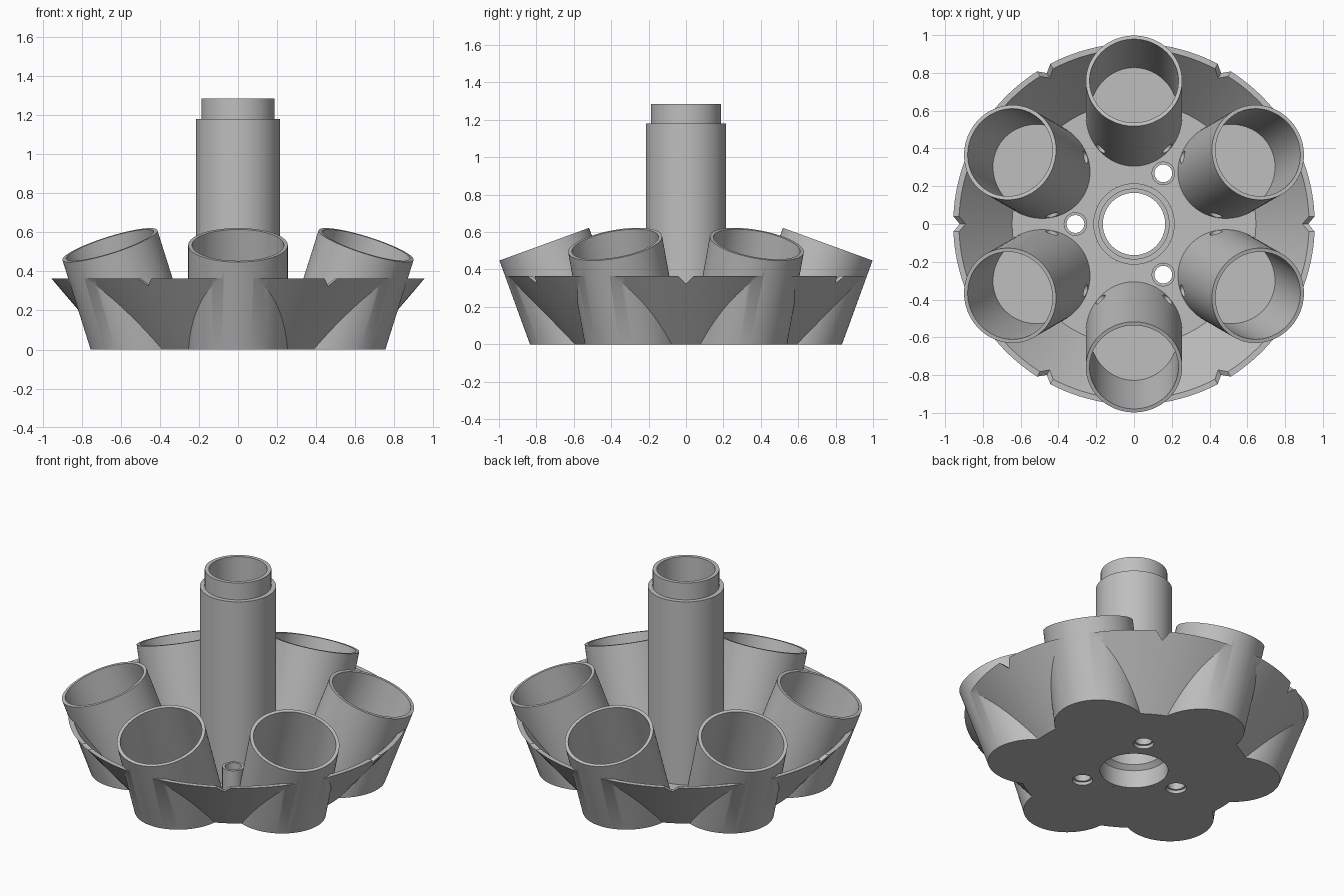
import bpy, bmesh
from math import sin, cos, tan, pi, radians
from mathutils import Matrix, Vector

if "Cube" in bpy.data.objects:
    bpy.data.objects.remove(bpy.data.objects["Cube"], do_unlink=True)

grey = bpy.data.materials.new("plain grey")
grey.use_nodes = True
grey.diffuse_color = (0.52, 0.52, 0.52, 1)
grey.node_tree.nodes["Principled BSDF"].inputs["Base Color"].default_value = grey.diffuse_color

FLOOR = 0.04
TILT = radians(20)
BASE_R = 0.563        # distance of a cup axis from the centre at ground level
CUP_LEN = 0.535 / cos(TILT)
SEG = 96


def finish(bm, name):
    bmesh.ops.recalc_face_normals(bm, faces=bm.faces)
    mesh = bpy.data.meshes.new(name)
    bm.to_mesh(mesh)
    bm.free()
    obj = bpy.data.objects.new(name, mesh)
    bpy.context.collection.objects.link(obj)
    mesh.materials.append(grey)
    return obj


def revolve(bm, profile, x=0, y=0, seg=SEG):
    """Spin a closed (radius, height) profile about a vertical axis."""
    rings = [[bm.verts.new((x + r * cos(2 * pi * i / seg), y + r * sin(2 * pi * i / seg), z))
              for r, z in profile] for i in range(seg)]
    n = len(profile)
    for i in range(seg):
        a, b = rings[i], rings[(i + 1) % seg]
        for j in range(n):
            k = (j + 1) % n
            bm.faces.new((a[j], b[j], b[k], a[k]))


def leaning_cylinder(bm, angle, radius, bottom, extra=0):
    """Outward-leaning cylinder with a level bottom and a square-cut top."""
    turn = Matrix.Rotation(angle, 3, 'Z')
    axis = Vector((sin(TILT), 0, cos(TILT)))
    side = Vector((cos(TILT), 0, -sin(TILT)))
    low, high = [], []
    for i in range(SEG):
        t = 2 * pi * i / SEG
        offset = Vector((BASE_R, 0, 0)) + side * radius * cos(t) + Vector((0, radius * sin(t), 0))
        low.append(bm.verts.new(turn @ (offset + axis * ((bottom - offset.z) / axis.z))))
        high.append(bm.verts.new(turn @ (offset + axis * (CUP_LEN + extra))))
    for i in range(SEG):
        k = (i + 1) % SEG
        bm.faces.new((low[i], low[k], high[k], high[i]))
    bm.faces.new(low)
    bm.faces.new(high)


def combine(target, tool, operation):
    mod = target.modifiers.new(operation.title(), 'BOOLEAN')
    mod.operation = operation
    mod.solver = 'EXACT'
    mod.object = tool
    bpy.context.view_layer.objects.active = target
    bpy.ops.object.modifier_apply(modifier=mod.name)
    bpy.data.objects.remove(tool, do_unlink=True)


cup_angles = [radians(30 + 60 * i) for i in range(6)]
gap_angles = [radians(60 * i) for i in range(6)]
sleeve_spots = [(0.31 * cos(a), 0.31 * sin(a)) for a in gap_angles[1::2]]

# Flared dish with an opening for the column
bm = bmesh.new()
revolve(bm, [(0.215, 0), (0.645, 0), (0.957, 0.365), (0.927, 0.365),
             (0.645, FLOOR), (0.215, FLOOR)], seg=144)
tray = finish(bm, "planter_tray")

# Six leaning cups joined to the dish
bm = bmesh.new()
for a in cup_angles:
    leaning_cylinder(bm, a, 0.255, 0)
combine(tray, finish(bm, "cup_walls"), 'UNION')

# Hollow out the cups
bm = bmesh.new()
for a in cup_angles:
    leaning_cylinder(bm, a, 0.235, FLOOR, 0.1)
combine(tray, finish(bm, "cup_bores"), 'DIFFERENCE')

# Drain channels between neighbouring cups, V notches in the rim
bm = bmesh.new()
for a in gap_angles:
    turn = Matrix.Rotation(a, 4, 'Z')
    bmesh.ops.create_cone(bm, cap_ends=True, segments=24, radius1=0.033, radius2=0.033, depth=0.22,
                          matrix=turn @ Matrix.Translation((0.435, 0, 0.08)) @ Matrix.Rotation(pi / 2, 4, 'X'))
    bmesh.ops.create_cube(bm, size=1, matrix=turn @ Matrix.Translation((0.93, 0, 0.365))
                          @ Matrix.Rotation(pi / 4, 4, 'X') @ Matrix.Diagonal((0.2, 0.057, 0.057, 1)))
# Openings for the sleeves
for x, y in sleeve_spots:
    bmesh.ops.create_cone(bm, cap_ends=True, segments=48, radius1=0.062, radius2=0.062, depth=0.2,
                          matrix=Matrix.Translation((x, y, 0)))
combine(tray, finish(bm, "small_cuts"), 'DIFFERENCE')

# Hollow column with a stacking spigot on top and a socket below
bm = bmesh.new()
revolve(bm, [(0.192, 0), (0.215, 0), (0.215, 1.18), (0.188, 1.18), (0.188, 1.285),
             (0.165, 1.285), (0.165, 0.135), (0.192, 0.11)])
column = finish(bm, "centre_column")

# Three small open sleeves around the column
bm = bmesh.new()
for x, y in sleeve_spots:
    revolve(bm, [(0.058, 0), (0.062, 0), (0.062, 0.2), (0.047, 0.2), (0.047, 0.02), (0.058, 0.02)], x, y, 48)
sleeves = finish(bm, "overflow_sleeves")

# Smooth curved walls, keep crisp edges
for obj in (tray, column, sleeves):
    bpy.ops.object.select_all(action='DESELECT')
    obj.select_set(True)
    bpy.context.view_layer.objects.active = obj
    bpy.ops.object.shade_smooth_by_angle(angle=radians(30))
